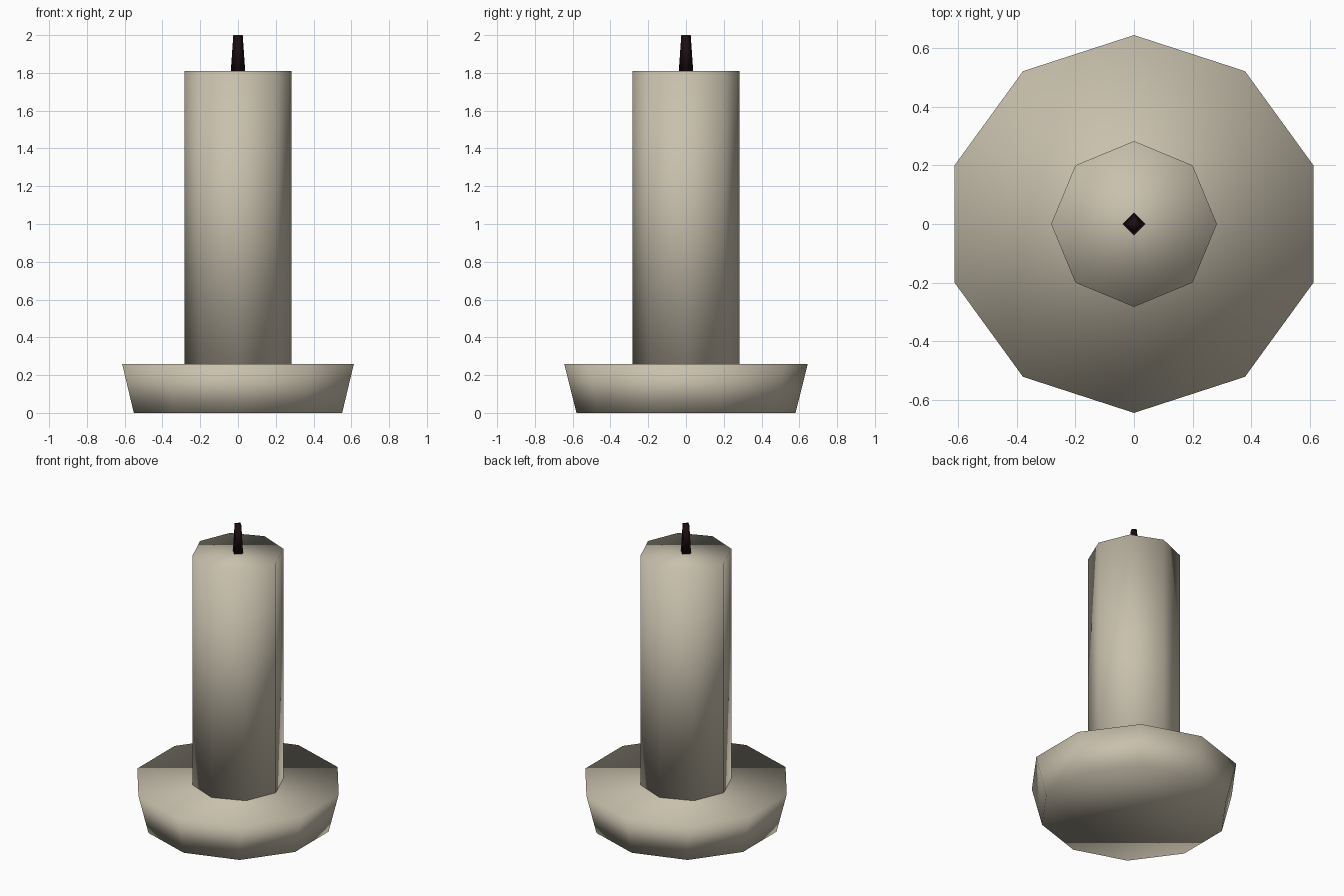
import bpy
import math


def material(name, rgb):
    mat = bpy.data.materials.new(name)
    mat.use_nodes = True
    color = (*rgb, 1.0)
    mat.diffuse_color = color
    bsdf = next(n for n in mat.node_tree.nodes if n.type == 'BSDF_PRINCIPLED')
    bsdf.inputs["Base Color"].default_value = color
    return mat


def tapered_prism(name, sides, r_low, r_high, z_low, z_high, mat):
    """Closed prism with one corner pointing along +y, smooth shaded."""
    bpy.ops.mesh.primitive_cone_add(
        vertices=sides, radius1=r_low, radius2=r_high, depth=z_high - z_low,
        location=(0, 0, (z_low + z_high) / 2))
    obj = bpy.context.object
    obj.name = name
    obj.data.name = name
    obj.data.materials.append(mat)
    bpy.ops.object.shade_smooth()
    return obj


old = bpy.data.objects.get("Cube")
if old:
    bpy.data.objects.remove(old, do_unlink=True)

wax = material("cream_wax", (0.58, 0.53, 0.42))
char = material("charred_wick", (0.012, 0.004, 0.005))

# Flared ten-sided dish, eight-sided candle, four-sided wick
tapered_prism("dish", 10, 0.58, 0.645, 0.0, 0.26, wax)
tapered_prism("candle", 8, 0.283, 0.283, 0.26, 1.81, wax)
tapered_prism("wick", 4, 0.038, 0.025, 1.81, 2.0, char)
